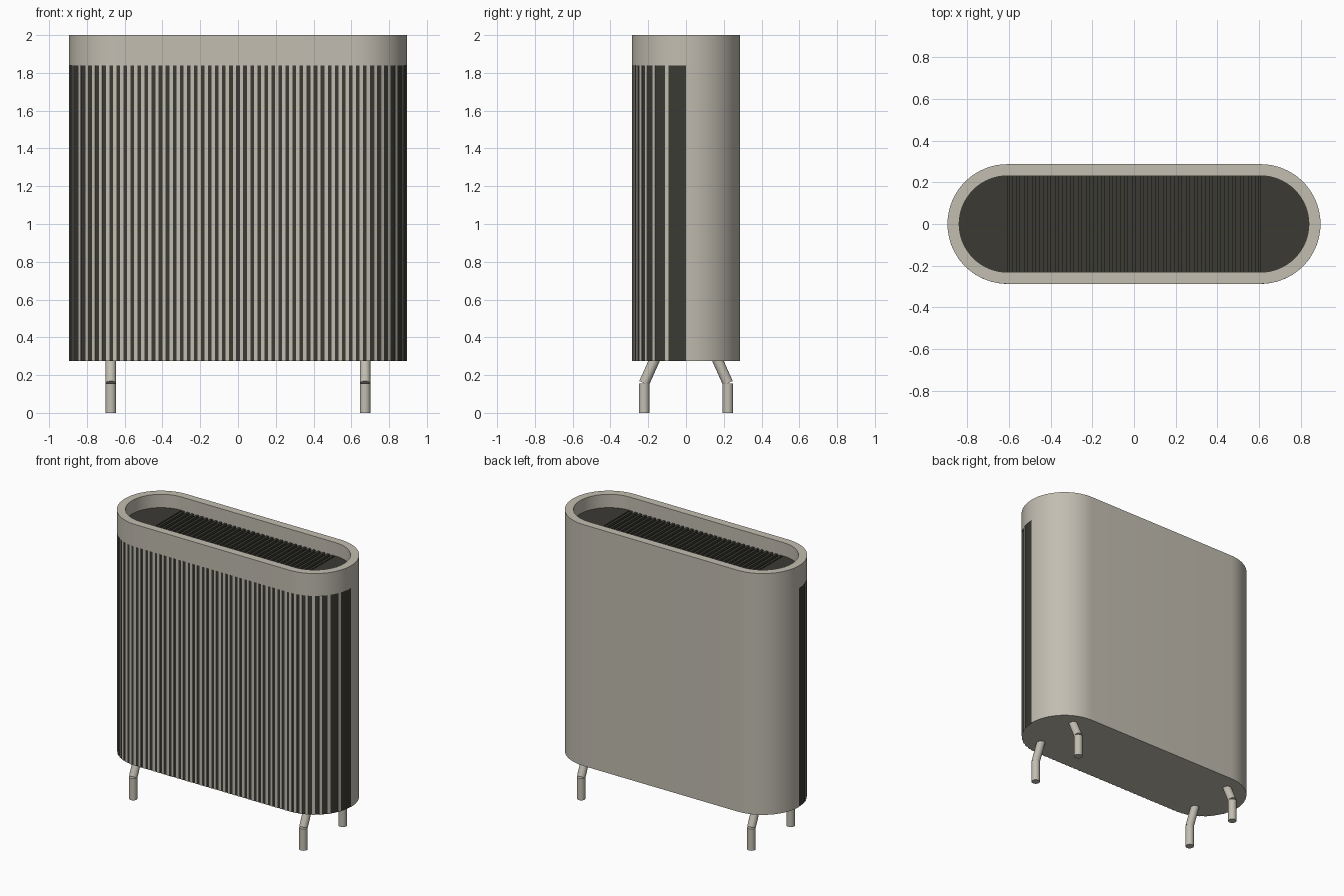
import bpy, bmesh, math
from mathutils import Matrix, Vector

old = bpy.data.objects.get("Cube")
if old:
    bpy.data.objects.remove(old, do_unlink=True)

R, L = 0.287, 0.608            # end radius, half length of the straight part
BASE, BAND, TOP = 0.275, 1.84, 2.0
VENT = 1.905                   # level of the sunken top vent
PITCH, SLAT = 0.037, 0.018


def material(name, rgb):
    m = bpy.data.materials.new(name)
    m.use_nodes = True
    m.diffuse_color = (*rgb, 1)
    m.node_tree.nodes["Principled BSDF"].inputs["Base Color"].default_value = (*rgb, 1)
    return m


cream = material("warm grey", (0.54, 0.51, 0.44))
dark = material("charcoal", (0.043, 0.042, 0.034))


def finish(name, bm, *mats, smooth=True):
    bmesh.ops.recalc_face_normals(bm, faces=bm.faces)
    me = bpy.data.meshes.new(name)
    bm.to_mesh(me)
    bm.free()
    for m in mats:
        me.materials.append(m)
    ob = bpy.data.objects.new(name, me)
    bpy.context.collection.objects.link(ob)
    if smooth:
        bpy.ops.object.select_all(action='DESELECT')
        ob.select_set(True)
        bpy.context.view_layer.objects.active = ob
        bpy.ops.object.shade_smooth_by_angle(angle=math.radians(35))
    return ob


def half_outline(r, side, n=32):
    """Half of a stadium on one side of y = 0 (side is +1 or -1)."""
    pts = []
    for cx, start in ((L, 0), (-L, math.pi / 2)):
        for i in range(n // 2 + 1):
            a = start + math.pi / 2 * i / (n // 2)
            pts.append((cx + r * math.cos(a), side * r * math.sin(a)))
    return pts


def full_outline(r):
    return half_outline(r, 1) + half_outline(r, -1)[::-1][1:-1]


def prism(outline, z0, z1):
    bm = bmesh.new()
    f = bm.faces.new([bm.verts.new((x, y, z0)) for x, y in outline])
    top = bmesh.ops.extrude_face_region(bm, geom=[f])["geom"]
    bmesh.ops.translate(bm, vec=(0, 0, z1 - z0),
                        verts=[v for v in top if isinstance(v, bmesh.types.BMVert)])
    return bm


def add_box(bm, matrix, size):
    bmesh.ops.create_cube(bm, size=1, matrix=matrix @ Matrix.Diagonal((*size, 1)))


# Rear shell and front grille backing
finish("rear_shell", prism(half_outline(R, 1), BASE, BAND), cream)
backing = finish("grille_backing", prism(half_outline(R - 0.003, -1), BASE, BAND), dark, cream)
for p in backing.data.polygons:
    p.material_index = 1 if p.normal.z < -0.9 else 0

# Upper band: hollow ring with a rim
bm = bmesh.new()
loops = []
for r, z in ((R, BAND), (R, TOP), (R - 0.056, TOP), (R - 0.056, BAND)):
    loops.append([bm.verts.new((x, y, z)) for x, y in full_outline(r)])
count = len(loops[0])
for k in range(4):
    a, b = loops[k], loops[(k + 1) % 4]
    for i in range(count):
        j = (i + 1) % count
        bm.faces.new((a[i], a[j], b[j], b[i]))
finish("upper_band", bm, cream)

# Front slats, evenly spaced across the width and turned to follow the ends
bm = bmesh.new()
for k in range(48):
    x = (k - 23.5) * PITCH * 1.008
    over = max(abs(x) - L, 0)
    turn = math.copysign(math.asin(min(over / R, 1)), x)
    cx = max(-L, min(L, x))
    out = Vector((math.sin(turn), -math.cos(turn), 0))
    pos = Vector((cx, 0, (BASE + BAND) / 2)) + out * (R - 0.005)
    add_box(bm, Matrix.Translation(pos) @ Matrix.Rotation(turn, 4, 'Z'),
            (SLAT, 0.01, BAND - BASE))
finish("front_slats", bm, cream, smooth=False)

# Top vent: deep floor, two flat end plates and a row of fins
inner = R - 0.056
finish("vent_floor", prism(full_outline(inner), BAND - 0.01, BAND + 0.005), dark)
for side, label in ((1, "left"), (-1, "right")):
    arc = [(side * (L + inner * math.cos(a)), inner * math.sin(a))
           for a in (math.pi * (i / 32 - 0.5) for i in range(33))]
    finish("vent_end_" + label, prism(arc, BAND, VENT), dark)
bm = bmesh.new()
for k in range(33):
    add_box(bm, Matrix.Translation(((k - 16) * PITCH, 0, (BAND + VENT) / 2)),
            (SLAT, 2 * inner, VENT - BAND))
finish("vent_fins", bm, dark, smooth=False)

# Four bent legs, each a foot tube and a slanted upper tube


def tube(name, a, b, r=0.028):
    a, b = Vector(a), Vector(b)
    bm = bmesh.new()
    m = Matrix.Translation((a + b) / 2) @ (b - a).to_track_quat('Z', 'Y').to_matrix().to_4x4()
    bmesh.ops.create_cone(bm, cap_ends=True, segments=24, radius1=r, radius2=r,
                          depth=(b - a).length, matrix=m)
    finish(name, bm, cream)


for sx, lr in ((1, "left"), (-1, "right")):
    for sy, fb in ((-1, "front"), (1, "back")):
        x, y = sx * 0.673, sy * 0.222
        tube(f"{fb}_{lr}_foot", (x, y, 0), (x, y, 0.155))
        tube(f"{fb}_{lr}_leg", (x, y, 0.157), (x, sy * 0.16, 0.295))
